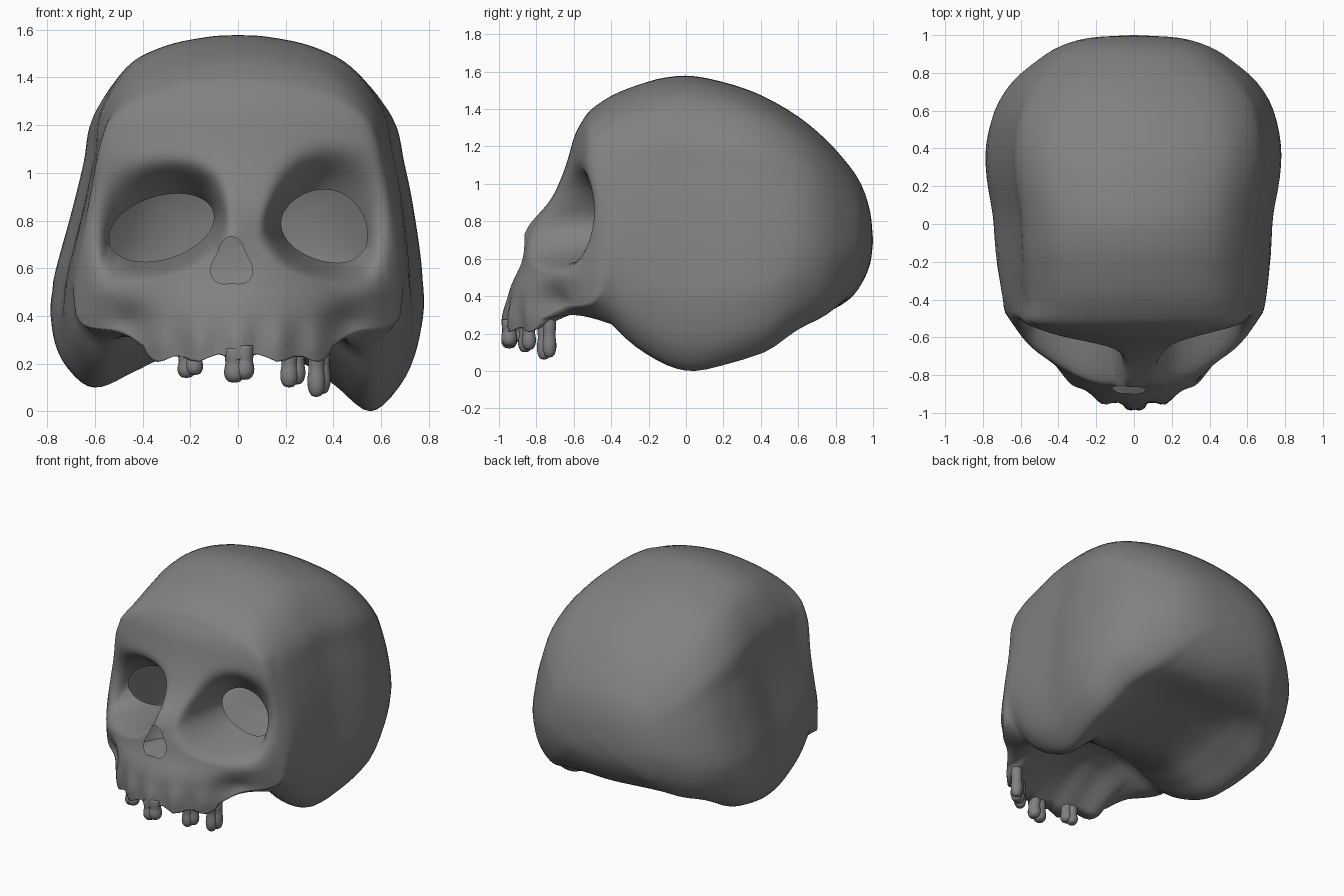
import bpy, bmesh, math
from mathutils import Vector

cube = bpy.data.objects.get("Cube")
if cube:
    bpy.data.objects.remove(cube)

bone = bpy.data.materials.new("grey_bone")
bone.use_nodes = True
bone.diffuse_color = (0.22, 0.22, 0.22, 1)
bone.node_tree.nodes["Principled BSDF"].inputs["Base Color"].default_value = (0.22, 0.22, 0.22, 1)


def catmull(rows, sub):
    """Smooth curve through tuples, sub steps per span."""
    p = [Vector(r) for r in rows]
    p = [p[0] * 2 - p[1]] + p + [p[-1] * 2 - p[-2]]
    out = []
    for i in range(1, len(p) - 2):
        a, b, c, d = p[i - 1:i + 3]
        for k in range(sub):
            t = k / sub
            out.append(b + (c - a) * (t / 2) + (a * 2 - b * 5 + c * 4 - d) * (t * t / 2)
                       + (b * 3 - a - c * 3 + d) * (t ** 3 / 2))
    return out + [p[-2]]


def table(rows, z):
    """Linear look-up, softened by averaging nearby samples."""
    def at(q):
        if q <= rows[0][0]:
            return rows[0][1]
        for (z0, a), (z1, b) in zip(rows, rows[1:]):
            if q <= z1:
                return a + (b - a) * (q - z0) / (z1 - z0)
        return rows[-1][1]
    return sum(at(z + d * 0.02) for d in range(-2, 3)) / 5


def bump(x, z, cx, cz, rx, rz):
    return math.exp(-((x - cx) / rx) ** 2 - ((z - cz) / rz) ** 2)


def mirrored(half):
    """Close a half outline into a full ring."""
    return half + [Vector((-p.x, p.y)) for p in reversed(half[1:-1])]


def smooth(bm, verts, steps):
    for step in range(steps):
        bmesh.ops.smooth_vert(bm, verts=verts, factor=.5, use_axis_x=True, use_axis_y=True, use_axis_z=True)


# Openings: centre x, z, radii, tilt, triangularity
LEFT_EYE = (.368, .775, .185, .148, -.35, .04)
RIGHT_EYE = (-.322, .77, .228, .132, .3, 0)
NOSE = (-.027, .62, .082, .098, 0, .15)


def measure(x, z, hole):
    """Distance from the centre of an opening (1 on its border), and upward share."""
    cx, cz, rx, rz, tilt, tri = hole
    c, s = math.cos(tilt), math.sin(tilt)
    dx, dz = x - cx, z - cz
    a, b = (dx * c + dz * s) / rx, (dz * c - dx * s) / rz
    d = math.hypot(a, b)
    return d / (1 + tri * math.cos(3 * (math.atan2(b, a) - math.pi / 2))), max(0, b) / (d + 1e-6)


# Face relief: depth y from x and z
MIDLINE = [(.2, -.97), (.3, -.97), (.45, -.94), (.55, -.89), (.7, -.85), (.85, -.76),
           (.95, -.70), (1.1, -.64), (1.27, -.595), (1.34, -.555), (1.4, -.51)]
FALLOFF = [(.2, .55), (.36, .46), (.5, .43), (.8, .33), (1.1, .14), (1.4, .10)]


def face_depth(x, z):
    a = abs(x)
    y = table(MIDLINE, z) + table(FALLOFF, z) * (a / .66) ** 2
    y += .06 * bump(a, z, .46, .37, .09, .08)           # hollows beside the jaw
    y -= .04 * bump(a, z, .57, .55, .12, .1)            # cheekbones
    y -= .04 * bump(x, z, -.02, .77, .08, .09)          # nasal bridge
    y -= .018 * math.cos(x * 37) * bump(a, z, .1, .27, .3, .1)   # tooth roots
    # Deep eye sockets, reaching highest under the brow
    for hole, reach in ((LEFT_EYE, 1.36), (RIGHT_EYE, 1.25)):
        d, up = measure(x, z, hole)
        far = reach + .95 * up * up
        t = min(1, max(0, (far - d) / (far - 1)))
        y += max(0, -.43 - y) * t * t * (3 - 2 * t)
    return y


# Cross-section of the braincase and outline of the face
SECTION = [(0, 1), (.17, .995), (.42, .97), (.64, .915), (.81, .8), (.86, .68), (.92, .53), (.99, .33),
           (.985, .2), (.91, .07), (.75, 0), (.56, .065), (.4, .12), (.2, .15), (0, .16)]
FACE = [(0, 1.39), (.12, 1.385), (.28, 1.36), (.45, 1.3), (.56, 1.2), (.6, 1.06), (.635, .83),
        (.68, .55), (.69, .45), (.65, .36), (.5, .335), (.41, .28), (.36, .225), (.2, .22), (0, .23)]
STATIONS = [(-.4, .70, 1.475, .25), (-.27, .72, 1.53, .13), (-.1, .73, 1.57, .03), (.05, .74, 1.575, 0),
            (.25, .775, 1.53, .045), (.42, .78, 1.465, .1), (.6, .74, 1.36, .175), (.75, .65, 1.235, .225),
            (.87, .51, 1.10, .33), (.94, .395, .99, .44), (.985, .24, .85, .56), (1, .01, .70, .69)]

section = mirrored(catmull(SECTION, 5))
edge = mirrored(catmull(FACE, 5))
for p in edge:
    if p.y < .27:
        p.y += .014 * math.cos(p.x * 37 + math.pi)      # scalloped gum line
n = len(section)

rings = []
for y, w, top, low in reversed(catmull(STATIONS, 3)):
    round_off = min(1, max(0, (y - .45) / .5)) * .7
    ring = []
    for i, p in enumerate(section):
        ang = 2 * math.pi * i / n
        u = p.x + (math.sin(ang) - p.x) * round_off
        v = p.y + (.5 + .5 * math.cos(ang) - p.y) * round_off
        x, z = u * w, low + v * (top - low)
        uneven = min(1, max(0, -x / .55)) * max(0, 1 - z / .5)   # uneven lower lobes
        z += .1 * uneven
        x -= .05 * uneven * min(1, (1 - y) * 2)
        x += .025 * math.sin(math.pi * min(1, max(0, (z - .55) / .95))) * min(1, (1 - y) * 3)
        ring.append(Vector((x, y, z)))
    rings.append(ring)

# Bridge from the braincase to the rim of the face, with a vaulted palate
rim = [Vector((p.x, face_depth(p.x, p.y), p.y)) for p in edge]
back = rings[-1]
for k in range(1, 9):
    t = k / 8
    ring = [a.lerp(b, t) for a, b in zip(back, rim)]
    for p in ring:
        if p.z < .4:
            p.z += .05 * math.sin(math.pi * t) * max(0, 1 - (p.x / .34) ** 2)
    rings.append(ring)

# Face surface drawn inwards to the nose
centre = Vector(NOSE[:2])
for k in range(1, 55):
    s = 1 - k / 55
    rings.append([Vector((q.x, face_depth(q.x, q.y), q.y)) for q in (centre.lerp(p, s) for p in edge)])

bm = bmesh.new()
grid = [[bm.verts.new(p) for p in ring] for ring in rings]
for r0, r1 in zip(grid, grid[1:]):
    for i in range(n):
        j = (i + 1) % n
        bm.faces.new((r0[i], r0[j], r1[j], r1[i]))
bm.faces.new(grid[0])
bm.faces.new(list(reversed(grid[-1])))
bmesh.ops.recalc_face_normals(bm, faces=bm.faces)

# Cut each opening and fit its border to the outline
for hole in (LEFT_EYE, RIGHT_EYE, NOSE):
    doomed = []
    for f in bm.faces:
        m = f.calc_center_median()
        if m.y < -.405 and measure(m.x, m.z, hole)[0] < 1:
            doomed.append(f)
    touched = {v for f in doomed for v in f.verts}
    bmesh.ops.delete(bm, geom=doomed, context='FACES')
    for v in touched:
        if v.is_valid and v.link_faces:
            d = measure(v.co.x, v.co.z, hole)[0]
            x, z = hole[0] + (v.co.x - hole[0]) / d, hole[1] + (v.co.z - hole[1]) / d
            v.co = (x, face_depth(x, z), z)

# Blend the forehead and temples into the braincase, then soften the sockets
inner = [v for v in bm.verts if not v.is_boundary and v.co.z > .42]
smooth(bm, [v for v in inner if -.62 < v.co.y < -.2 and (abs(v.co.x) > .6 or v.co.z > 1.15)], 12)
smooth(bm, [v for v in inner if v.co.y < -.4 and .5 < v.co.z < 1.2 and abs(v.co.x) < .62], 14)


def finish(name, bm):
    mesh = bpy.data.meshes.new(name)
    bm.to_mesh(mesh)
    bm.free()
    mesh.materials.append(bone)
    for p in mesh.polygons:
        p.use_smooth = True
    bpy.context.collection.objects.link(bpy.data.objects.new(name, mesh))


finish("skull", bm)

# Teeth: paired lobes with a slim neck
LOBE = catmull([(.01, 0), (.6, .04), (.95, .2), (1, .4), (.88, .62), (.95, .85), (.9, 1.1)], 3)


def tooth(name, x, y, low, radius, turn):
    bm = bmesh.new()
    for side in (-1, 1):
        cx, cy = x + side * radius * .5 * math.cos(turn), y + side * radius * .5 * math.sin(turn)
        drop = .012 if side > 0 else 0
        cols = []
        for p in LOBE:
            z = low + drop + p.y * (.25 - low)
            cols.append([bm.verts.new((cx + radius * p.x * math.cos(a), cy + radius * p.x * math.sin(a), z))
                         for a in (2 * math.pi * i / 16 for i in range(16))])
        for a, b in zip(cols, cols[1:]):
            for i in range(16):
                j = (i + 1) % 16
                bm.faces.new((a[i], a[j], b[j], b[i]))
        bm.faces.new(list(reversed(cols[0])))
        bm.faces.new(cols[-1])
    finish(name, bm)


tooth("front_tooth", .005, -.945, .12, .042, 0)
tooth("right_tooth", -.20, -.875, .14, .037, -.5)
tooth("left_tooth", .23, -.85, .10, .037, .6)
tooth("left_back_tooth", .34, -.745, .06, .037, .9)
